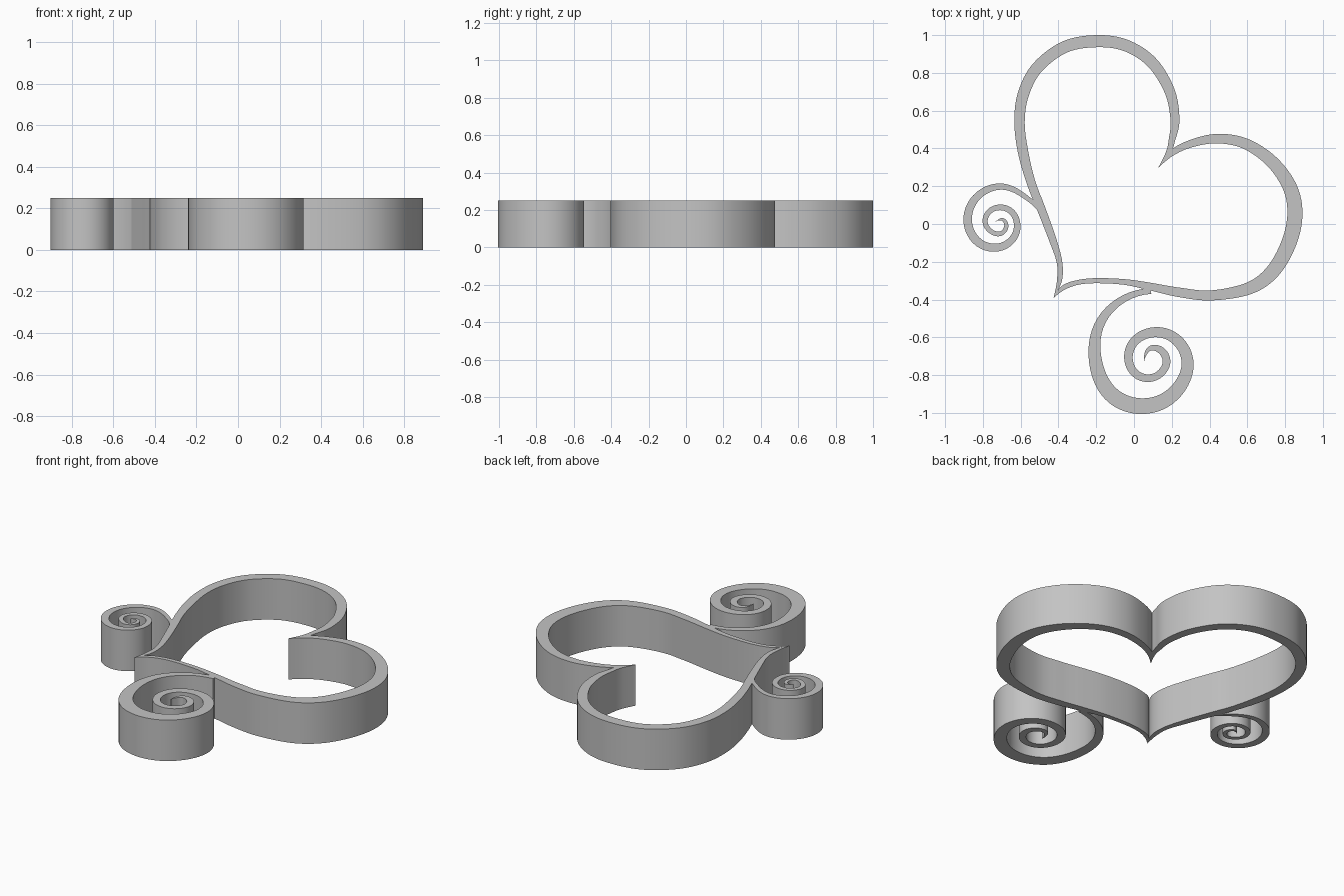
import bpy
import bmesh
import math
from mathutils import Vector

HEIGHT = 0.25
STEPS = 8

default_cube = bpy.data.objects.get("Cube")
if default_cube:
    bpy.data.objects.remove(default_cube, do_unlink=True)

# One plain grey for the whole ornament
grey = bpy.data.materials.new("plain_grey")
grey.use_nodes = True
colour = (0.55, 0.55, 0.55, 1.0)
grey.diffuse_color = colour
grey.node_tree.nodes["Principled BSDF"].inputs["Base Color"].default_value = colour


def spline_value(keys, position):
    """Smoothly interpolate a list of vectors at a fractional index."""
    last = len(keys) - 1
    index = min(int(position), last - 1)
    t = position - index
    before, start = keys[max(index - 1, 0)], keys[index]
    end, after = keys[index + 1], keys[min(index + 2, last)]
    slope_in = (end - before) * 0.5
    slope_out = (after - start) * 0.5
    return (start * (2 * t**3 - 3 * t**2 + 1) + slope_in * (t**3 - 2 * t**2 + t)
            + end * (3 * t**2 - 2 * t**3) + slope_out * (t**3 - t**2))


def resample(keys):
    """Turn a few path points into a smooth, dense path."""
    count = (len(keys) - 1) * STEPS
    vectors = [Vector(key) for key in keys]
    return [spline_value(vectors, i / STEPS) for i in range(count + 1)]


def scroll_path(centre, start_angle, radii, widths):
    """Spiral inward with one radius per eighth turn and evenly spread widths."""
    radius_keys = [Vector((radius, 0)) for radius in radii]
    width_keys = [Vector((width, 0)) for width in widths]
    count = (len(radii) - 1) * STEPS
    path = []
    for i in range(count + 1):
        angle = start_angle + i / STEPS * math.pi / 4
        radius = spline_value(radius_keys, i / STEPS).x
        width = spline_value(width_keys, i / count * (len(widths) - 1)).x
        path.append(Vector((centre[0] + radius * math.cos(angle),
                            centre[1] + radius * math.sin(angle), width)))
    return path


def build_ribbon(name, path):
    """Stand a wall of varying thickness along a path of (x, y, width)."""
    bm = bmesh.new()
    rings = []
    for i, point in enumerate(path):
        ahead = path[min(i + 1, len(path) - 1)]
        behind = path[max(i - 1, 0)]
        tangent = (ahead - behind).to_2d().normalized()
        side = Vector((-tangent.y, tangent.x)) * max(point.z, 0.002) / 2
        left, right = point.to_2d() + side, point.to_2d() - side
        rings.append([bm.verts.new((left.x, left.y, 0)),
                      bm.verts.new((right.x, right.y, 0)),
                      bm.verts.new((right.x, right.y, HEIGHT)),
                      bm.verts.new((left.x, left.y, HEIGHT))])
    for ring, following in zip(rings, rings[1:]):
        for k in range(4):
            n = (k + 1) % 4
            bm.faces.new((ring[k], ring[n], following[n], following[k]))
    bm.faces.new(rings[0])
    bm.faces.new(rings[-1])
    bmesh.ops.recalc_face_normals(bm, faces=bm.faces)
    mesh = bpy.data.meshes.new(name)
    bm.to_mesh(mesh)
    bm.free()
    mesh.materials.append(grey)
    ribbon = bpy.data.objects.new(name, mesh)
    bpy.context.collection.objects.link(ribbon)
    bpy.ops.object.select_all(action="DESELECT")
    ribbon.select_set(True)
    bpy.context.view_layer.objects.active = ribbon
    bpy.ops.object.shade_smooth_by_angle(angle=math.radians(30))
    return ribbon


# Heart outline: two tapering strands meeting at the tip and the notch
tip = (-0.425, -0.39, 0)
notch = (0.13, 0.3, 0)
upper_strand = [
    tip, (-0.395, -0.3, 0.026), (-0.395, -0.2, 0.03), (-0.435, -0.07, 0.04),
    (-0.495, 0.09, 0.045), (-0.545, 0.22, 0.047), (-0.587, 0.38, 0.055),
    (-0.606, 0.54, 0.055), (-0.585, 0.69, 0.06), (-0.51, 0.83, 0.062),
    (-0.36, 0.94, 0.063), (-0.18, 0.968, 0.064), (-0.03, 0.94, 0.062),
    (0.1, 0.85, 0.06), (0.19, 0.7, 0.055), (0.217, 0.55, 0.047),
    (0.202, 0.45, 0.035), (0.182, 0.38, 0.025), notch]
lower_strand = [
    notch, (0.2, 0.375, 0.03), (0.3, 0.425, 0.04), (0.44, 0.452, 0.05),
    (0.59, 0.425, 0.057), (0.73, 0.33, 0.066), (0.825, 0.195, 0.075),
    (0.852, 0.053, 0.08), (0.82, -0.1, 0.08), (0.735, -0.25, 0.075),
    (0.61, -0.34, 0.065), (0.41, -0.378, 0.053), (0.24, -0.362, 0.05),
    (0.08, -0.33, 0.04), (-0.05, -0.307, 0.03), (-0.2, -0.3, 0.027),
    (-0.3, -0.31, 0.025), (-0.375, -0.338, 0.025), tip]
build_ribbon("heart_upper_strand", resample(upper_strand))
build_ribbon("heart_lower_strand", resample(lower_strand))

# Large scroll curling below the lower strand
large_radii = [0.37, 0.344, 0.294, 0.272, 0.235, 0.205, 0.193, 0.173, 0.15, 0.134,
               0.118, 0.104, 0.09, 0.082, 0.082, 0.077, 0.068, 0.043, 0.036]
build_ribbon("large_scroll", scroll_path(
    (0.09, -0.725), math.pi / 2, large_radii,
    [0.03, 0.083, 0.063, 0.048, 0.04, 0.038, 0]))

# Small scroll curling beside the upper strand
small_radii = [0.236, 0.19, 0.188, 0.18, 0.17, 0.155, 0.132, 0.108, 0.09, 0.082, 0.078,
               0.079, 0.078, 0.068, 0.062, 0.045, 0.029, 0.02, 0.013, 0.015, 0.022]
build_ribbon("small_scroll", scroll_path(
    (-0.71, 0.01), 0, small_radii,
    [0.02, 0.045, 0.034, 0.027, 0.02, 0]))
